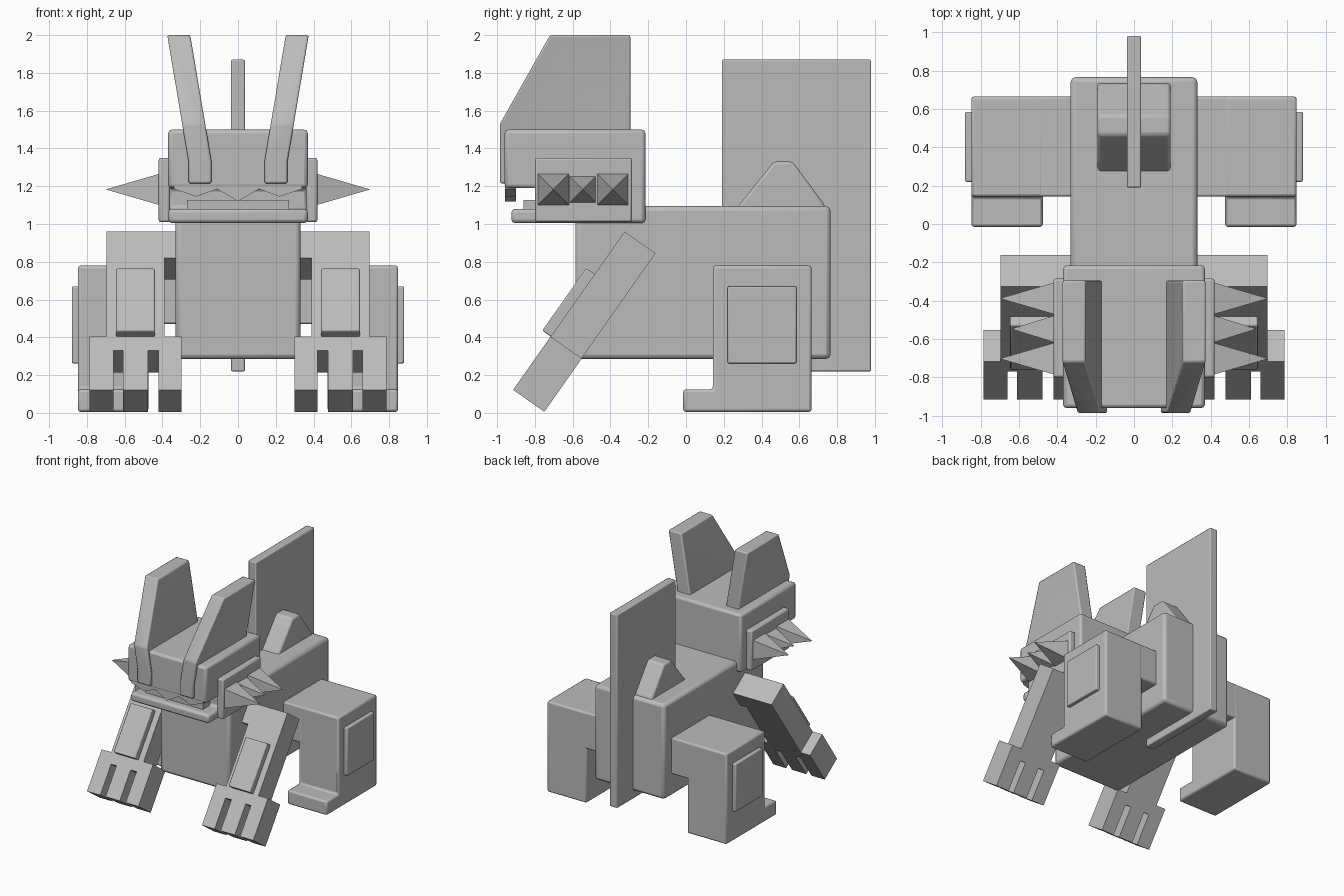
import bpy, bmesh, math
from mathutils import Matrix, Vector

if "Cube" in bpy.data.objects:
    bpy.data.objects.remove(bpy.data.objects["Cube"])

GREY = bpy.data.materials.new("plain grey")
GREY.diffuse_color = (0.5, 0.5, 0.5, 1)
GREY.use_nodes = True
GREY.node_tree.nodes["Principled BSDF"].inputs["Base Color"].default_value = GREY.diffuse_color


def finish(name, bm, bevel=0.0, mirror=False, matrix=None):
    """Turn a bmesh into an object with optional bevel and mirrored twin."""
    if matrix:
        bm.transform(matrix)
    bmesh.ops.recalc_face_normals(bm, faces=bm.faces)
    mesh = bpy.data.meshes.new(name)
    bm.to_mesh(mesh)
    bm.free()
    mesh.materials.append(GREY)
    ob = bpy.data.objects.new(name, mesh)
    bpy.context.collection.objects.link(ob)
    if bevel:
        m = ob.modifiers.new("bevel", 'BEVEL')
        m.width, m.segments, m.limit_method = bevel, 2, 'ANGLE'
        m.angle_limit = math.radians(25)
    if mirror:
        ob.modifiers.new("mirror", 'MIRROR')
    return ob


def box(name, x, y, z, **kw):
    bm = bmesh.new()
    bmesh.ops.create_cube(bm, size=1)
    for v in bm.verts:
        v.co = [(a + b) / 2 + c * (b - a) for (a, b), c in zip((x, y, z), v.co)]
    return finish(name, bm, **kw)


def prism_mesh(points, lo, hi, axis):
    """Extrude a profile along x (points are y,z) or along y (points are x,z)."""
    bm = bmesh.new()
    at = (lambda p: (lo, *p)) if axis == 'X' else (lambda p: (p[0], lo, p[1]))
    face = bm.faces.new([bm.verts.new(at(p)) for p in points])
    ext = bmesh.ops.extrude_face_region(bm, geom=[face])
    step = Vector((hi - lo, 0, 0) if axis == 'X' else (0, hi - lo, 0))
    bmesh.ops.translate(bm, vec=step,
                        verts=[g for g in ext['geom'] if isinstance(g, bmesh.types.BMVert)])
    return bm


def prism(name, points, lo, hi, axis='X', **kw):
    return finish(name, prism_mesh(points, lo, hi, axis), **kw)


# Body, back hump and tall tail plate
box("body", (-.33, .33), (-.585, .765), (.285, 1.095), bevel=.025)
prism("back_hump", [(.26, 1.07), (.28, 1.10), (.465, 1.33), (.565, 1.33), (.735, 1.10), (.735, 1.07)],
      -.19, .19, bevel=.015)
box("tail_plate", (-.037, .037), (.19, .98), (.22, 1.87), bevel=.008)

# Head with an open mouth
prism("head", [(-.215, 1.005), (-.925, 1.005), (-.925, 1.08), (-.76, 1.08), (-.76, 1.19),
               (-.96, 1.19), (-.96, 1.50), (-.215, 1.50)], -.37, .37, bevel=.02)
box("lower_teeth", (-.27, .27), (-.86, -.75), (1.07, 1.127))
prism("upper_teeth", [(-.34, 1.21), (-.34, 1.185), (-.22, 1.145), (-.11, 1.185), (0, 1.12),
                      (.11, 1.185), (.22, 1.145), (.34, 1.185), (.34, 1.21)],
      -.957, -.90, axis='Y')

# Ears: side profile, bent outward above a crease
bm = prism_mesh([(-.985, 1.215), (-.985, 1.53), (-.72, 2.0), (-.295, 2.0), (-.295, 1.215)],
                .14, .262, 'X')
bmesh.ops.bisect_plane(bm, geom=bm.verts[:] + bm.edges[:] + bm.faces[:],
                       plane_co=(0, 0, 1.33), plane_no=(0, 0, 1))
for v in bm.verts:
    v.co.x += max(0, v.co.z - 1.33) * .168
finish("ear", bm, bevel=.01, mirror=True)

# Cheek plates with three spikes each
box("cheek_plate", (.36, .42), (-.80, -.285), (1.01, 1.35), bevel=.012, mirror=True)
for y, r, tip in ((-.702, .083, .70), (-.547, .07, .64), (-.388, .083, .70)):
    bm = bmesh.new()
    bmesh.ops.create_cone(bm, cap_ends=True, segments=4, radius1=r * math.sqrt(2),
                          radius2=0, depth=tip - .415)
    bmesh.ops.remove_doubles(bm, verts=bm.verts, dist=1e-5)
    corner = max(bm.verts, key=lambda v: abs(v.co.x) + abs(v.co.y))
    turn = math.pi / 4 - math.atan2(corner.co.y, corner.co.x)
    finish("cheek_spike", bm, mirror=True,
           matrix=Matrix.Translation(((tip + .415) / 2, y, 1.183))
           @ Matrix.Rotation(math.pi / 2, 4, 'Y') @ Matrix.Rotation(turn, 4, 'Z'))

# Slanted front legs, built upright below the shoulder corner and then tilted
tilt = Matrix.Translation((0, -.325, .96)) @ Matrix.Rotation(math.radians(-35.1), 4, 'X')
leg = dict(mirror=True, matrix=tilt)
prism("front_leg", [(.31, 0), (.695, 0), (.695, -.70), (.39, -.70), (.39, -.17), (.31, -.17)],
      0, .2, axis='Y', **leg)
box("front_leg_plate", (.44, .645), (-.055, .01), (-.68, -.275), bevel=.008, **leg)
paw = [(.30, -.68)]
for a, b in ((.30, .42), (.476, .61), (.66, .785)):
    paw += [(a, -.77), (a, -1.025), (b, -1.025), (b, -.77)]
paw.append((.785, -.68))
prism("front_paw", paw, -.001, .201, axis='Y', **leg)

# Hind legs: inner thigh, upright leg with foot, outer plate
box("hind_thigh", (.31, .60), (.143, .664), (.47, .779), bevel=.012, mirror=True)
prism("hind_leg", [(.665, .005), (-.015, .005), (-.015, .125), (.142, .125), (.142, .78), (.665, .78)],
      .475, .848, bevel=.015, mirror=True)
box("hind_leg_plate", (.83, .88), (.22, .585), (.262, .67), bevel=.008, mirror=True)

for ob in bpy.context.collection.objects:
    bpy.ops.object.select_all(action='DESELECT')
    ob.select_set(True)
    bpy.context.view_layer.objects.active = ob
    bpy.ops.object.shade_smooth_by_angle(angle=math.radians(30))
